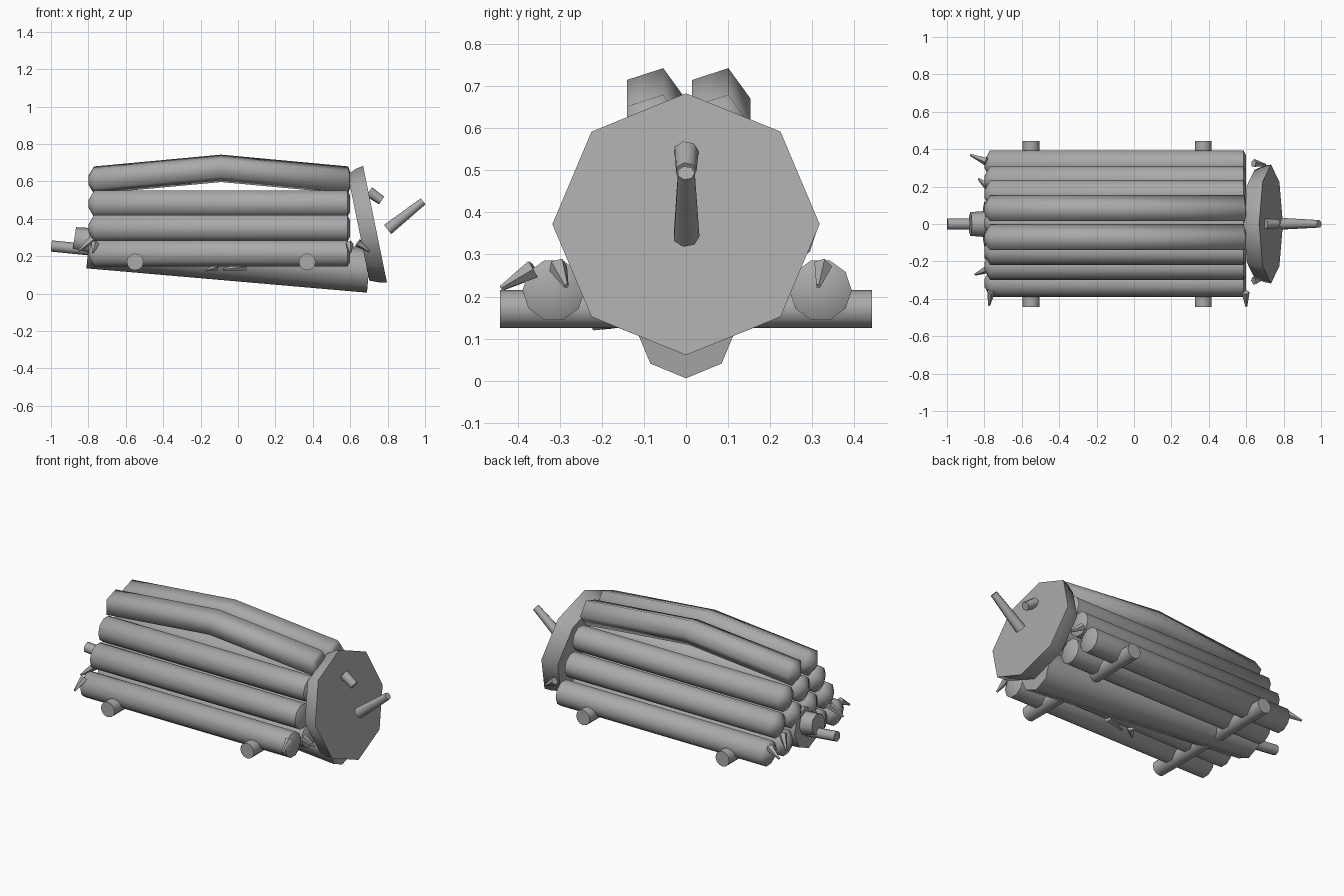
import bpy, math
from mathutils import Vector

if "Cube" in bpy.data.objects:
    bpy.data.objects.remove(bpy.data.objects["Cube"])

grey = bpy.data.materials.new("plain grey")
grey.use_nodes = True
color = (0.4, 0.4, 0.4, 1)
grey.diffuse_color = color
grey.node_tree.nodes["Principled BSDF"].inputs["Base Color"].default_value = color


def tube(name, rings, sides, turn=0.0, smooth=60):
    """Loft regular polygons through (centre, radius, axis) rings and cap both ends."""
    verts, faces = [], []
    for centre, radius, axis in rings:
        axis = Vector(axis).normalized()
        side = Vector((0, 0, 1)).cross(axis)
        side = side.normalized() if side.length > 0.01 else Vector((0, 1, 0))
        up = axis.cross(side)
        for i in range(sides):
            a = turn + math.tau * i / sides
            verts.append(Vector(centre) + radius * (side * math.cos(a) + up * math.sin(a)))
    for r in range(len(rings) - 1):
        for i in range(sides):
            j = (i + 1) % sides
            b, t = r * sides, (r + 1) * sides
            faces.append((b + i, b + j, t + j, t + i))
    last = (len(rings) - 1) * sides
    faces.append(tuple(reversed(range(sides))))
    faces.append(tuple(range(last, last + sides)))
    mesh = bpy.data.meshes.new(name)
    mesh.from_pydata(verts, [], faces)
    mesh.materials.append(grey)
    obj = bpy.data.objects.new(name, mesh)
    bpy.context.collection.objects.link(obj)
    bpy.ops.object.select_all(action='DESELECT')
    obj.select_set(True)
    bpy.context.view_layer.objects.active = obj
    bpy.ops.object.shade_smooth_by_angle(angle=math.radians(smooth))
    return obj


def rod(name, start, end, r1, r2, sides, turn=0.0):
    axis = Vector(end) - Vector(start)
    return tube(name, [(start, r1, axis), (end, r2, axis)], sides, turn)


X = (1, 0, 0)

# Stacked straight logs with blunt points at the rear
rows = [(0.215, (-0.315, -0.16, 0.16, 0.32)),
        (0.35, (-0.225, -0.07, 0.08, 0.235)),
        (0.48, (-0.145, 0.005, 0.16))]
for z, places in rows:
    for y in places:
        tube("stacked_log", [((-0.80, y, z), 0.02, X), ((-0.77, y, z), 0.074, X),
                             ((0.585, y, z), 0.074, X), ((0.6, y, z), 0.045, X)], 10)

# Two bent logs on top
for y in (-0.078, 0.077):
    tube("bent_top_log", [((-0.80, y, 0.607), 0.025, X), ((-0.77, y, 0.607), 0.077, X),
                          ((-0.09, y, 0.67), 0.077, X),
                          ((0.59, y, 0.607), 0.077, X), ((0.60, y, 0.607), 0.04, X)],
         5, smooth=75)

# Sloping main trunk, with collar and stub at the rear
rod("main_trunk", (-0.80, 0, 0.255), (0.70, 0, 0.125), 0.12, 0.12, 8)
rod("rear_collar", (-0.76, 0, 0.277), (-0.875, 0, 0.293), 0.073, 0.063, 8)
rod("rear_stub", (-0.80, 0, 0.235), (-0.998, 0, 0.255), 0.03, 0.03, 8)

# Cross axles
for x in (-0.55, 0.37):
    rod("axle", (x, -0.443, 0.17), (x, 0.443, 0.17), 0.045, 0.045, 12)

# Tilted front shield
tilt = Vector((0.98, 0, 0.2))
front = Vector((0.7325, 0, 0.372))
tube("front_shield", [(front - tilt * 0.09, 0.29, tilt), (front - tilt * 0.04, 0.31, tilt),
                      (front, 0.318, tilt)], 8)

# Pegs on the shield
rod("long_peg", (0.80, 0, 0.343), (0.99, 0, 0.494), 0.032, 0.021, 7)
rod("short_peg", (0.70, 0, 0.545), (0.768, 0, 0.498), 0.03, 0.025, 7)

# Tapered twigs around the log ends and underneath
twigs = [((-0.79, 0.335, 0.26), (-0.875, 0.37, 0.23)),
         ((-0.78, 0.20, 0.29), (-0.83, 0.24, 0.22)),
         ((-0.78, -0.24, 0.29), (-0.85, -0.27, 0.23)),
         ((-0.765, -0.36, 0.265), (-0.775, -0.435, 0.22)),
         ((0.595, -0.365, 0.265), (0.60, -0.44, 0.22)),
         ((0.64, -0.305, 0.272), (0.705, -0.285, 0.225)),
         ((0.64, 0.325, 0.272), (0.705, 0.315, 0.225)),
         ((-0.12, -0.17, 0.145), (-0.17, -0.22, 0.125)),
         ((0.04, -0.17, 0.145), (-0.08, -0.20, 0.13))]
for base, tip in twigs:
    rod("twig", base, tip, 0.023, 0.006, 5)
